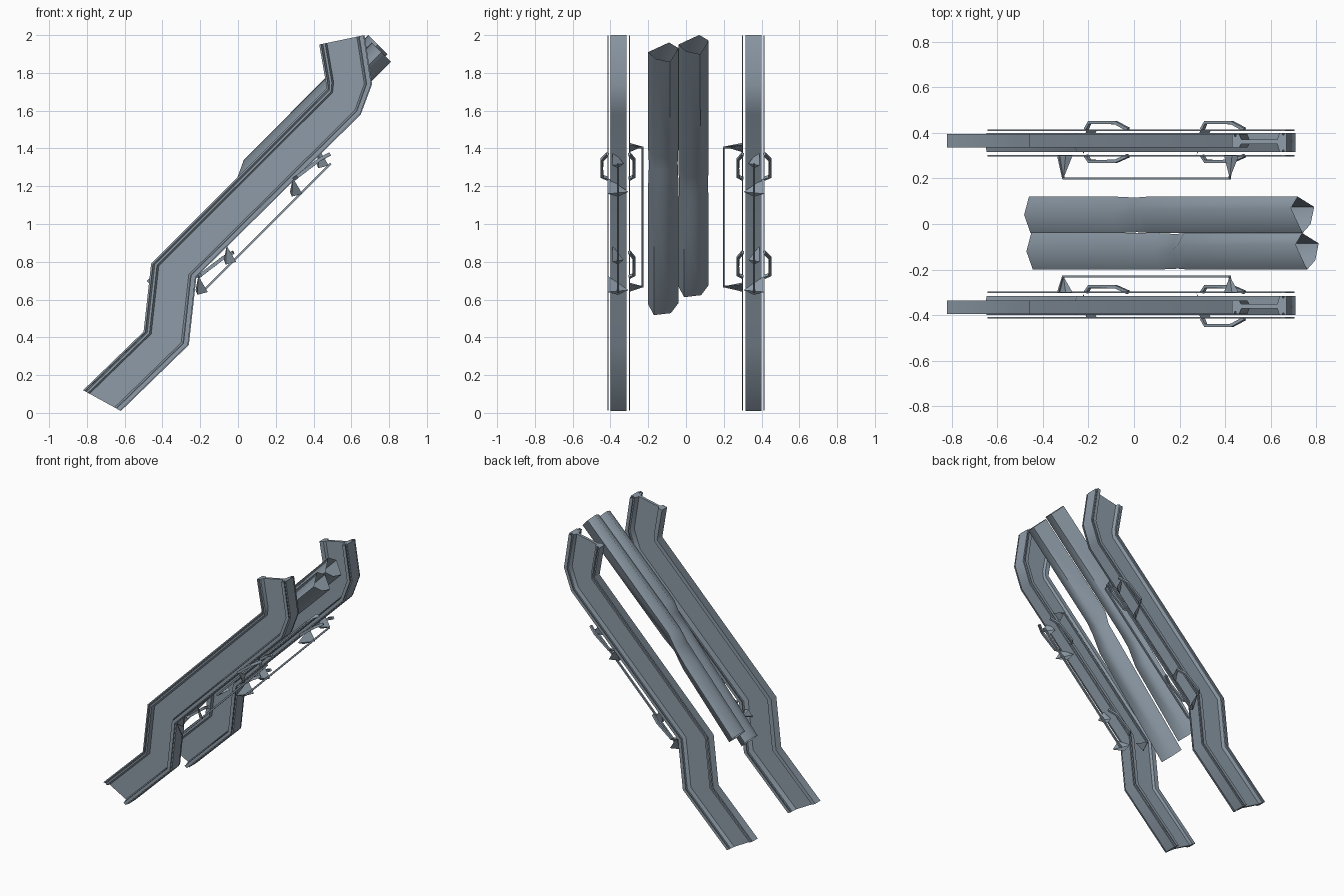
import bpy, math
from mathutils import Vector

if "Cube" in bpy.data.objects:
    bpy.data.objects.remove(bpy.data.objects["Cube"])

# blue-grey steel
STEEL = bpy.data.materials.new("steel")
STEEL.diffuse_color = (0.27, 0.33, 0.39, 1)
STEEL.use_nodes = True
STEEL.node_tree.nodes["Principled BSDF"].inputs["Base Color"].default_value = STEEL.diffuse_color


def make(name, verts, faces, smooth=None):
    me = bpy.data.meshes.new(name)
    me.from_pydata([tuple(v) for v in verts], [], faces)
    me.update()
    me.materials.append(STEEL)
    ob = bpy.data.objects.new(name, me)
    bpy.context.collection.objects.link(ob)
    for o in bpy.context.selected_objects:
        o.select_set(False)
    bpy.context.view_layer.objects.active = ob
    ob.select_set(True)
    bpy.ops.object.mode_set(mode='EDIT')
    bpy.ops.mesh.select_all(action='SELECT')
    bpy.ops.mesh.normals_make_consistent(inside=False)
    bpy.ops.object.mode_set(mode='OBJECT')
    if smooth:
        bpy.ops.object.shade_smooth_by_angle(angle=math.radians(smooth))
    return ob


def loft(name, rings, cap=True, smooth=None):
    n = len(rings[0])
    verts = [v for r in rings for v in r]
    faces = [(i * n + j, i * n + (j + 1) % n, (i + 1) * n + (j + 1) % n, (i + 1) * n + j)
             for i in range(len(rings) - 1) for j in range(n)]
    if cap:
        faces += [tuple(range(n)), tuple(range((len(rings) - 1) * n, len(rings) * n))]
    return make(name, verts, faces, smooth)


def bar(name, pts, w, h):
    # rectangular bar swept along a polyline
    pts = [Vector(p) for p in pts]
    rings = []
    for i, p in enumerate(pts):
        d = (pts[min(i + 1, len(pts) - 1)] - pts[max(i - 1, 0)]).normalized()
        a = d.cross(Vector((-1, 0, 1))).normalized()
        b = a.cross(d)
        rings.append([p + a * w * sx + b * h * sz for sx, sz in ((-.5, -.5), (.5, -.5), (.5, .5), (-.5, .5))])
    return loft(name, rings)


# Side panel: upper and lower edges of the bent band (x, z)
TOP = [(-.82, .12), (-.50, .43), (-.46, .79), (.47, 1.72), (.465, 1.75), (.43, 1.95)]
BOT = [(-.62, .01), (-.26, .36), (-.22, .72), (.65, 1.58), (.71, 1.74), (.67, 2.0)]
# Channel section: position across the band, distance from the middle plane
SECTION = [(0, .335), (0, .395), (.04, .395), (.05, .385), (.07, .385), (.08, .395), (.13, .395),
           (.17, .372), (.83, .372), (.87, .40), (.92, .40), (.93, .39), (.95, .39), (.96, .40), (1, .40),
           (1, .315), (.96, .315), (.95, .325), (.93, .325), (.92, .315), (.87, .315),
           (.83, .352), (.17, .352), (.13, .335)]


def band(name, section, side):
    rings = []
    for t, b in zip(TOP, BOT):
        rings.append([(t[0] + (b[0] - t[0]) * u, side * y, t[1] + (b[1] - t[1]) * u) for u, y in section])
    return loft(name, rings, smooth=55)


for side, tag in ((-1, "front"), (1, "back")):
    band(tag + "_side_panel", SECTION, side)
    # thin trim strips along the lower edge
    for y, part in ((.30, "inner"), (.412, "outer")):
        band(f"{tag}_{part}_trim", [(.88, y - .003), (.88, y + .003), (.98, y + .003), (.98, y - .003)], side)

    # inner grab rail
    r = side * (.20 if side > 0 else .23)
    bar(tag + "_grab_rail", [(-.33, side * .30, .65), (-.31, r, .67), (.42, r, 1.405), (.43, side * .30, 1.41)], .010, .012)
    for x, z, part in ((-.30, .67, "lower"), (.43, 1.41, "upper")):
        make(f"{tag}_{part}_rail_foot",
             [(x - .035, side * .30, z - .03), (x + .03, side * .30, z + .01), (x, side * .30, z + .02), (x - .01, r, z)],
             [(0, 1, 2), (0, 1, 3), (1, 2, 3), (2, 0, 3)])

    # rod below the panel with wedge hangers
    bar(tag + "_under_rod", [(-.19, side * .36, .64), (.49, side * .36, 1.32)], .012, .012)
    for i, (x, z) in enumerate(((-.19, .67), (-.04, .83), (.31, 1.19), (.45, 1.34))):
        w = .055 if i % 2 == 0 else .03
        make(f"{tag}_hanger_{i + 1}",
             [(x - .035, side * (.36 - w), z - .02), (x - .02, side * (.36 + w), z + .055),
              (x + .03, side * (.36 + w), z - .03), (x - .025, side * .36, z - .045)],
             [(0, 1, 2), (0, 1, 3), (1, 2, 3), (2, 0, 3)])

    # clip handles on both faces of the panel
    for x, z, part in ((-.21, .72, "lower"), (.30, 1.24, "upper")):
        for y0, y1, face in ((.30, .275, "inner"), (.415, .445, "outer")):
            if (side, part, face) == (-1, "lower", "outer"):
                continue
            bar(f"{tag}_{part}_{face}_clip",
                [(x, side * y0, z), (x + .015, side * y1, z + .012), (x + .13, side * y1, z + .10),
                 (x + .185, side * y0, z + .13)], .014, .018)

# Central limbs: faceted open tubes along the 45 degree slope
N = Vector((-1, 0, 1)) / math.sqrt(2)
UPPER = [(-.08, 0), (.03, .072), (.08, .03), (.035, -.072), (-.04, -.05)]
LOWER = [(-.08, .02), (.0, .06), (.08, .03), (.04, -.045), (-.05, -.06)]


def limb(name, yc, stations):
    rings = []
    for x, z, sy, sn, mix in stations:
        ring = []
        for (ua, ub), (la, lb) in zip(UPPER, LOWER):
            y = la + (ua - la) * mix
            n = lb + (ub - lb) * mix
            ring.append(Vector((x, yc + y * sy, z)) + N * n * sn)
        rings.append(ring)
    return loft(name, rings, cap=False, smooth=75)


limb("front_limb", -.12, [(-.43, .56, 1, 1, 0), (.12, 1.20, 1, .9, 0), (.20, 1.31, .95, .65, .3),
                          (.24, 1.39, 1, 1, .8), (.76, 1.91, 1, 1, 1)])
limb("back_limb", .04, [(-.44, .655, 1, 1, 0), (-.06, 1.09, 1, .9, 0), (.02, 1.20, .95, .65, .3),
                        (.08, 1.29, 1, 1, .8), (.74, 1.95, 1, 1, 1)])
